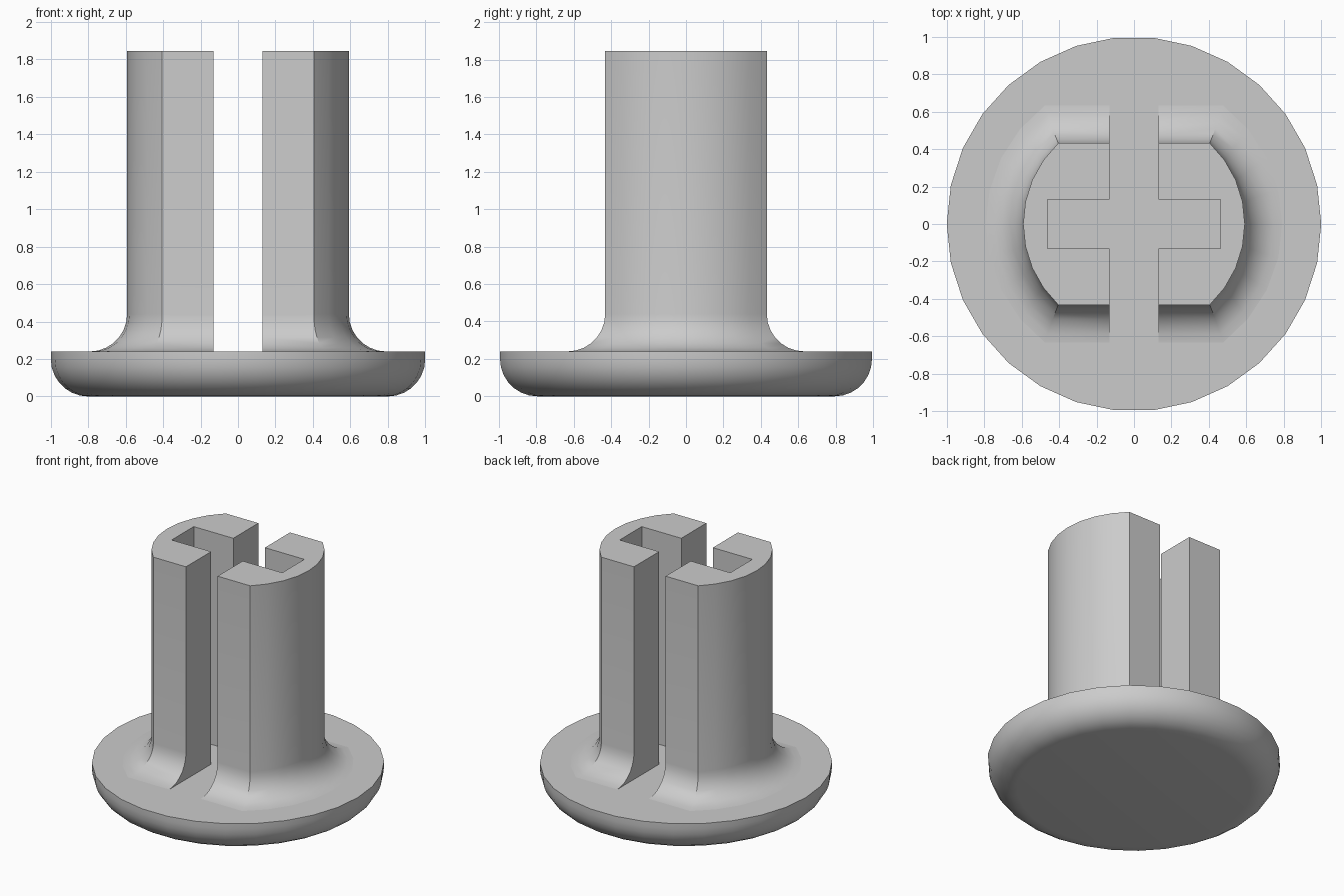
import bpy, bmesh, math

if "Cube" in bpy.data.objects:
    bpy.data.objects.remove(bpy.data.objects["Cube"])

BASE_TOP, STEM_TOP = 0.24, 1.845
STEM_R, FLAT_Y, FILLET = 0.592, 0.432, 0.2
SLOT, SLOT_LEN = 0.132, 0.462

grey = bpy.data.materials.new("light grey plastic")
grey.diffuse_color = (0.6, 0.6, 0.6, 1)
grey.use_nodes = True
grey.node_tree.nodes["Principled BSDF"].inputs["Base Color"].default_value = grey.diffuse_color


def loft(name, rings):
    """Closed solid through rings of equal point count."""
    bm = bmesh.new()
    loops = [[bm.verts.new(p) for p in ring] for ring in rings]
    n = len(loops[0])
    for a, b in zip(loops, loops[1:]):
        for i in range(n):
            j = (i + 1) % n
            bm.faces.new((a[i], a[j], b[j], b[i]))
    bm.faces.new(loops[0][::-1])
    bm.faces.new(loops[-1])
    bmesh.ops.recalc_face_normals(bm, faces=bm.faces)
    mesh = bpy.data.meshes.new(name)
    bm.to_mesh(mesh)
    bm.free()
    mesh.materials.append(grey)
    obj = bpy.data.objects.new(name, mesh)
    bpy.context.collection.objects.link(obj)
    return obj


def circle(r, z, n=30):
    return [(r * math.cos(math.tau * i / n), r * math.sin(math.tau * i / n), z) for i in range(n)]


def stem_outline(offset, z, n=8):
    """Circle with flat front and back, grown outward by offset."""
    r, y = STEM_R + offset, FLAT_Y + offset
    a = math.asin(y / r)
    arc = [-a + 2 * a * i / n for i in range(n + 1)]
    return [(r * math.cos(t + side), r * math.sin(t + side), z)
            for side in (0, math.pi) for t in arc]


def smooth(obj):
    bpy.ops.object.select_all(action='DESELECT')
    obj.select_set(True)
    bpy.context.view_layer.objects.active = obj
    bpy.ops.object.shade_smooth_by_angle(angle=math.radians(30))


# Round base with a rounded lower edge
quarter = [math.pi / 2 * i / 7 for i in range(8)]
base = loft("base", [circle(0.8 + 0.2 * math.sin(t), 0.2 - 0.2 * math.cos(t)) for t in quarter]
            + [circle(1, BASE_TOP)])
smooth(base)

# Stem flaring into the base through a concave fillet
rings = [stem_outline(FILLET, BASE_TOP - 0.04)]
rings += [stem_outline(FILLET * (1 - math.sin(t)), BASE_TOP + FILLET * (1 - math.cos(t)))
          for t in quarter]
stem = loft("stem", rings + [stem_outline(0, STEM_TOP)])

# Cross-shaped socket, open at the front and back
s, l, far = SLOT, SLOT_LEN, 1.2
cross = [(s, -far), (s, -s), (l, -s), (l, s), (s, s), (s, far),
         (-s, far), (-s, s), (-l, s), (-l, -s), (-s, -s), (-s, -far)]
cutter = loft("socket_cutter", [[(x, y, z) for x, y in cross] for z in (0.1, 2.2)])
cut = stem.modifiers.new("socket", 'BOOLEAN')
cut.operation, cut.solver, cut.object = 'DIFFERENCE', 'EXACT', cutter
bpy.ops.object.select_all(action='DESELECT')
bpy.context.view_layer.objects.active = stem
stem.select_set(True)
bpy.ops.object.modifier_apply(modifier=cut.name)
bpy.data.objects.remove(cutter)
smooth(stem)
